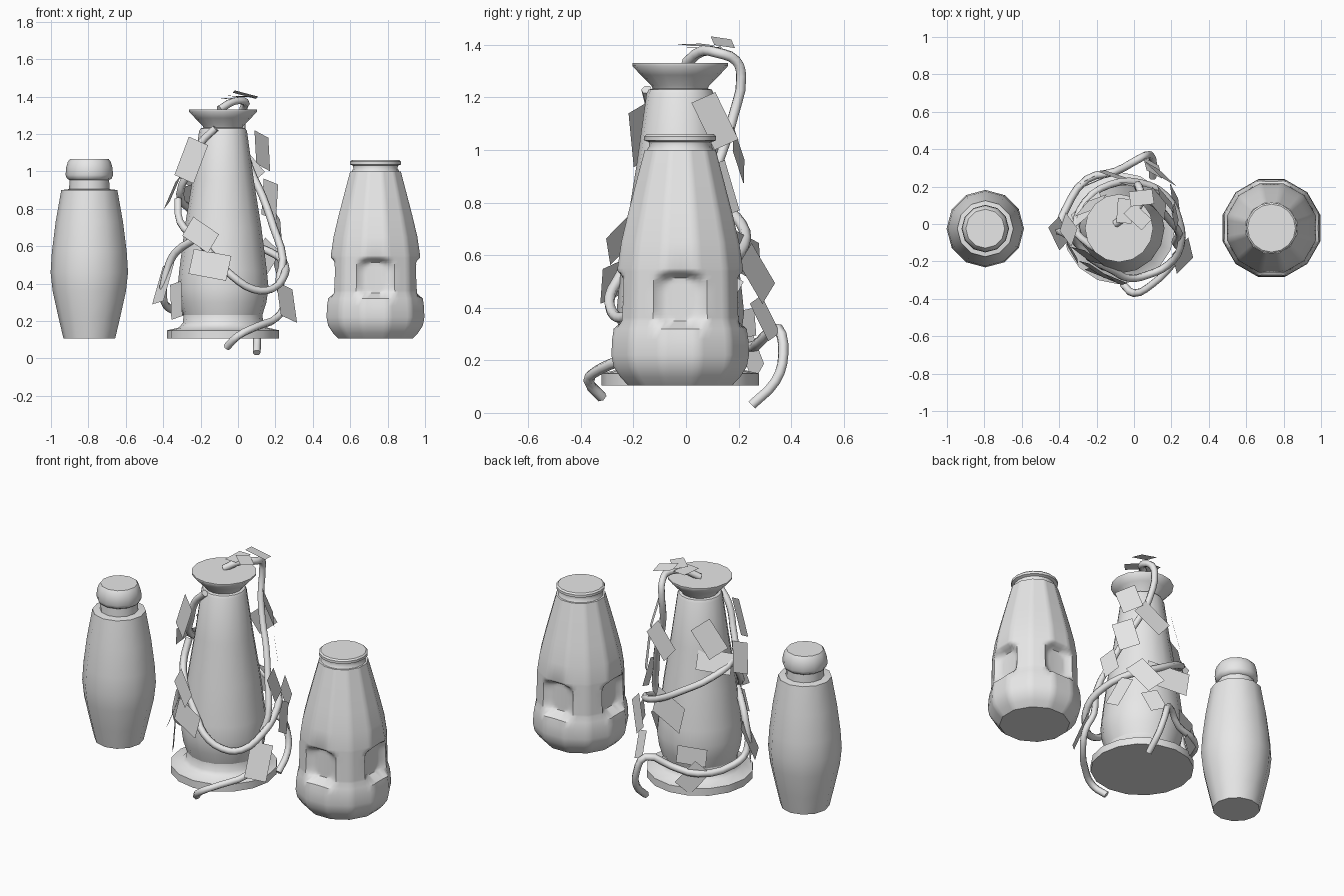
import bpy
import bmesh
import math
import random
from mathutils import Matrix, Vector

random.seed(4)
old = bpy.data.objects.get("Cube")
if old:
    bpy.data.objects.remove(old, do_unlink=True)

# Single clay material
clay = bpy.data.materials.new("light grey clay")
clay.use_nodes = True
grey = (0.8, 0.8, 0.8, 1)
clay.diffuse_color = grey
clay.node_tree.nodes["Principled BSDF"].inputs["Base Color"].default_value = grey


def finish(name, bm, location=(0, 0, 0), smooth=True):
    """Turn a bmesh into a named, shaded object."""
    mesh = bpy.data.meshes.new(name)
    bm.to_mesh(mesh)
    bm.free()
    mesh.materials.append(clay)
    obj = bpy.data.objects.new(name, mesh)
    bpy.context.collection.objects.link(obj)
    obj.location = location
    if smooth:
        bpy.ops.object.select_all(action="DESELECT")
        obj.select_set(True)
        bpy.context.view_layer.objects.active = obj
        bpy.ops.object.shade_smooth_by_angle(angle=math.radians(42))
    return obj


def lathe(name, profile, location, sides=12, shape=None):
    """Revolve (radius, height) points and close both ends."""
    bm = bmesh.new()
    rings = []
    for radius, height in profile:
        ring = []
        for i in range(sides):
            angle = math.tau * i / sides
            r = shape(radius, angle, height) if shape else radius
            ring.append(bm.verts.new((r * math.cos(angle), r * math.sin(angle), height)))
        rings.append(ring)
    for low, high in zip(rings, rings[1:]):
        for i in range(sides):
            j = (i + 1) % sides
            bm.faces.new((low[i], low[j], high[j], high[i]))
    bm.faces.new(list(reversed(rings[0])))
    bm.faces.new(rings[-1])
    return finish(name, bm, location)


# Slender capped vase
lathe("slender_vase", [(.138, .105), (.165, .22), (.196, .36), (.207, .46), (.2, .57),
                       (.18, .73), (.15, .9), (.108, .905), (.106, .955)],
      (-.795, -.025, 0))
lathe("slender_vase_stopper", [(.1, .95), (.12, .962), (.127, .98), (.124, 1.02),
                               (.115, 1.05), (.104, 1.065)], (-.795, -.025, 0))

# Tall centre vase: foot, body and flared mouth
centre = Vector((-.08, -.022, 0))
lathe("tall_vase_foot", [(.3, .105), (.3, .15), (.235, .165), (.215, .19), (.21, .24)],
      centre, 16)
lathe("tall_vase_body", [(.205, .215), (.232, .3), (.243, .38), (.234, .47), (.205, .7),
                         (.165, .95), (.128, 1.215), (.12, 1.23), (.1, 1.235)], centre, 16)
lathe("tall_vase_mouth", [(.1, 1.225), (.11, 1.245), (.15, 1.285), (.182, 1.32),
                          (.182, 1.33)], centre, 16)


# Broad vase with four rounded thumb dents
def dented(radius, angle, height):
    half = math.pi / 12
    radius *= math.cos(half) / math.cos((angle + half) % (2 * half) - half)
    quarter = math.pi / 2
    across = ((angle + quarter / 2) % quarter - quarter / 2) * radius / .1
    up = (height - .43) / .105
    edge = (across ** 4 + up ** 4) ** .25
    depth = max(0, min(1, (1.1 - edge) / .35))
    return radius - .05 * depth * depth * (3 - 2 * depth)


outline = [(.205, .105), (.235, .135), (.262, .175), (.271, .22), (.268, .28), (.262, .32),
           (.252, .35), (.247, .55), (.232, .65), (.205, .76), (.17, .89), (.14, 1)]
walls = [p for p in outline if p[1] < .36]
walls += [(.252 - .005 * i / 16, .35 + .2 * i / 16) for i in range(1, 16)]
walls += [p for p in outline if p[1] > .54]
lathe("dented_vase_body", walls, (.735, -.022, 0), 72, dented)
lathe("dented_vase_rim", [(.13, .995), (.118, 1.015), (.12, 1.03), (.137, 1.037),
                          (.137, 1.052), (.128, 1.06)], (.735, -.022, 0), 16)


# Climbing vines
def vine(name, points):
    curve = bpy.data.curves.new(name, "CURVE")
    curve.dimensions = "3D"
    curve.bevel_depth = .021
    curve.bevel_resolution = 1
    curve.resolution_u = 3
    curve.use_fill_caps = True
    spline = curve.splines.new("BEZIER")
    spline.bezier_points.add(len(points) - 1)
    for knot, point in zip(spline.bezier_points, points):
        knot.co = point
        knot.handle_left_type = knot.handle_right_type = "AUTO"
    curve.materials.append(clay)
    bpy.context.collection.objects.link(bpy.data.objects.new(name, curve))


vine("top_vine", [(-.1, 0, 1.33), (-.02, .06, 1.375), (.04, .12, 1.37), (.03, .19, 1.34),
                  (.02, .21, 1.28), (.03, .18, 1.13), (.07, .14, 1), (.13, .09, .87),
                  (.19, .02, .7), (.24, -.05, .53), (.22, -.1, .4), (.25, -.14, .3),
                  (.21, -.21, .22), (.1, -.32, .17), (0, -.37, .12), (-.06, -.32, .06)])
vine("middle_vine", [(-.12, -.15, 1.23), (-.2, -.13, 1.15), (-.25, -.1, 1.03),
                     (-.31, -.02, .88), (-.26, .12, .8), (-.13, .21, .72), (.03, .22, .63),
                     (.17, .15, .57), (.24, .02, .52), (.25, -.12, .45), (.18, -.22, .37),
                     (.08, -.27, .37), (-.03, -.29, .44), (-.11, -.25, .52),
                     (-.22, -.19, .64), (-.31, -.09, .73), (-.32, -.02, .85)])
vine("bottom_vine", [(.1, .25, .03), (.1, .34, .12), (.08, .37, .22), (.03, .35, .32),
                     (-.1, .28, .27), (-.25, .24, .25), (-.37, .07, .27),
                     (-.4, -.02, .33), (-.37, -.05, .5), (-.33, -.08, .57),
                     (-.22, -.18, .64)])


# Flat four-sided leaves turned outward with a little scatter
def leaf(index, place, length, roll, upward=False):
    place = Vector(place)
    out = place - centre
    out.z = 0
    normal = Vector((.15, -.1, 1)) if upward else out.normalized() + Vector((0, 0, .25))
    spread = .3
    normal += Vector([random.uniform(-spread, spread) for _ in range(3)])
    turn = normal.to_track_quat("Z", "Y").to_matrix().to_4x4()
    bm = bmesh.new()
    bmesh.ops.create_grid(bm, x_segments=1, y_segments=1, size=.5)
    shape = Matrix.Diagonal((length * .62, length, 1, 1))
    bm.transform(turn @ Matrix.Rotation(math.radians(roll), 4, "Z") @ shape)
    finish(f"leaf_{index}", bm, place, smooth=False)


leaves = [(-.2, -.25, .66, .19, 60), (-.15, -.28, .5, .22, 80), (.13, .11, 1.11, .2, 20),
          (.17, .13, .85, .2, 15), (.14, .27, .53, .2, 40), (.1, .3, .36, .16, 20),
          (-.25, -.17, 1.06, .22, -20), (-.35, -.03, .89, .18, -25),
          (-.4, -.05, .4, .22, 8), (-.33, -.15, .31, .19, 10), (.26, -.17, .3, .21, -20),
          (-.05, .24, .59, .26, 80), (-.25, .08, .88, .2, 75), (-.23, .1, 1.02, .2, 30),
          (-.2, .23, .34, .17, 85), (-.22, .25, .22, .18, -40), (.03, .2, .98, .2, 50),
          (.22, .04, .68, .17, 20), (.22, .13, .45, .18, -30)]
for number, (x, y, z, length, roll) in enumerate(leaves, 1):
    leaf(number, (x, y, z), length, roll)

# Small leaves at the vine tip above the mouth
for number, place in enumerate([(-.05, .07, 1.39), (.02, .04, 1.4), (.04, .14, 1.41)], 1):
    leaf(len(leaves) + number, place, .13, 50 * number, upward=True)
